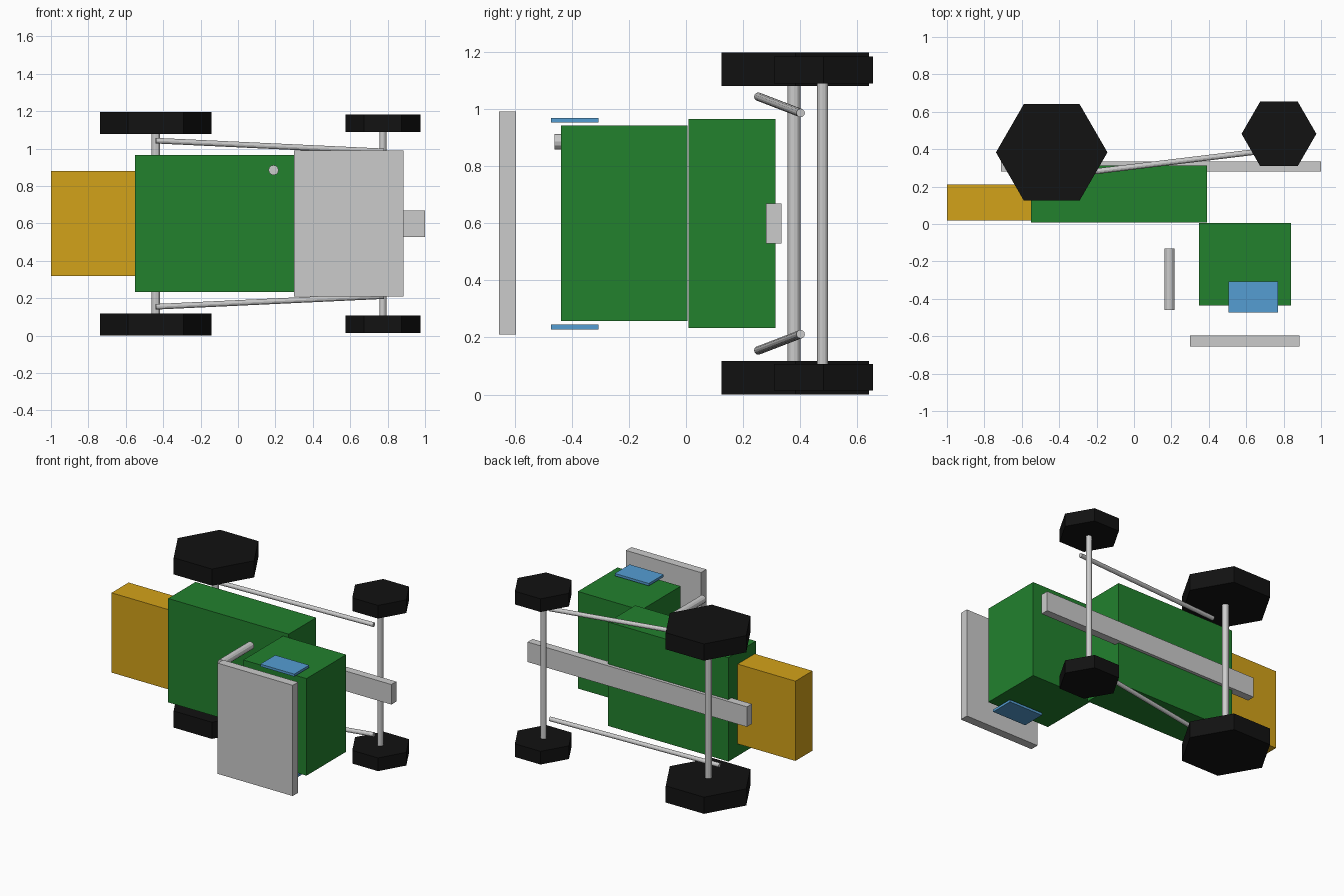
import bpy
from mathutils import Vector, Matrix

if "Cube" in bpy.data.objects:
    bpy.data.objects.remove(bpy.data.objects["Cube"])

MID = 0.5985  # mirror plane height: the vehicle lies on its side


def material(name, rgb):
    m = bpy.data.materials.new(name)
    m.diffuse_color = (*rgb, 1)
    m.use_nodes = True
    m.node_tree.nodes["Principled BSDF"].inputs["Base Color"].default_value = m.diffuse_color
    return m


GREEN = material("green_paint", (0.016, 0.22, 0.027))
YELLOW = material("yellow_paint", (0.65, 0.36, 0.01))
BLACK = material("black_rubber", (0.006, 0.006, 0.006))
BLUE = material("blue_glass", (0.09, 0.34, 0.65))


def finish(name, mat):
    ob = bpy.context.object
    ob.name = name
    if mat:
        ob.data.materials.append(mat)
    return ob


def box(name, x, y, z, mat=None):
    bpy.ops.mesh.primitive_cube_add(size=1)
    ob = finish(name, mat)
    ob.data.transform(
        Matrix.Translation([(a + b) / 2 for a, b in (x, y, z)])
        @ Matrix.Diagonal((x[1] - x[0], y[1] - y[0], z[1] - z[0], 1)))
    return ob


def rod(name, a, b, radius, sides=12, mat=None):
    a, b = Vector(a), Vector(b)
    d = b - a
    bpy.ops.mesh.primitive_cylinder_add(vertices=sides, radius=radius, depth=d.length)
    ob = finish(name, mat)
    ob.matrix_world = Matrix.Translation((a + b) / 2) @ d.to_track_quat('Z', 'Y').to_matrix().to_4x4()
    return ob


# Body, nose, cab, roof, chassis rail
box("engine_body", (-0.55, 0.39), (0.008, 0.313), (0.233, 0.965), GREEN)
box("nose", (-1.0, -0.545), (0.02, 0.21), (0.318, 0.88), YELLOW)
box("cab", (0.347, 0.84), (-0.437, 0.005), (0.258, 0.942), GREEN)
box("roof", (0.30, 0.885), (-0.655, -0.595), (0.21, 0.99))
box("chassis_rail", (-0.71, 1.0), (0.28, 0.335), (0.528, 0.669))

# Exhaust pipe
rod("exhaust", (0.19, -0.46, 0.885), (0.19, -0.13, 0.885), 0.027)

# Axles
rod("large_axle", (-0.44, 0.378, 0.06), (-0.44, 0.378, 1.137), 0.023)
rod("small_axle", (0.775, 0.478, 0.06), (0.775, 0.478, 1.137), 0.019)


# Mirrored pairs: hexagonal wheels, side windows, linkage rods
def hex_wheel(name, x, y, z0, z1, radius):
    bpy.ops.mesh.primitive_cylinder_add(vertices=6, radius=radius, depth=z1 - z0)
    ob = finish(name, BLACK)
    ob.data.transform(Matrix.Translation((x, y, (z0 + z1) / 2)) @ Matrix.Rotation(0.5235988, 4, 'Z'))


for side, s in (("lower", -1), ("upper", 1)):
    def span(near, far):
        return tuple(sorted((MID + s * near, MID + s * far)))

    hex_wheel(f"{side}_large_wheel", -0.44, 0.383, *span(0.481, 0.5985), 0.298)
    hex_wheel(f"{side}_small_wheel", 0.775, 0.482, *span(0.491, 0.584), 0.2)
    box(f"{side}_window", (0.505, 0.77), (-0.473, -0.307), span(0.353, 0.37), BLUE)
    rod(f"{side}_linkage", (-0.44, 0.253, MID + s * 0.444), (0.78, 0.401, MID + s * 0.387), 0.015)
